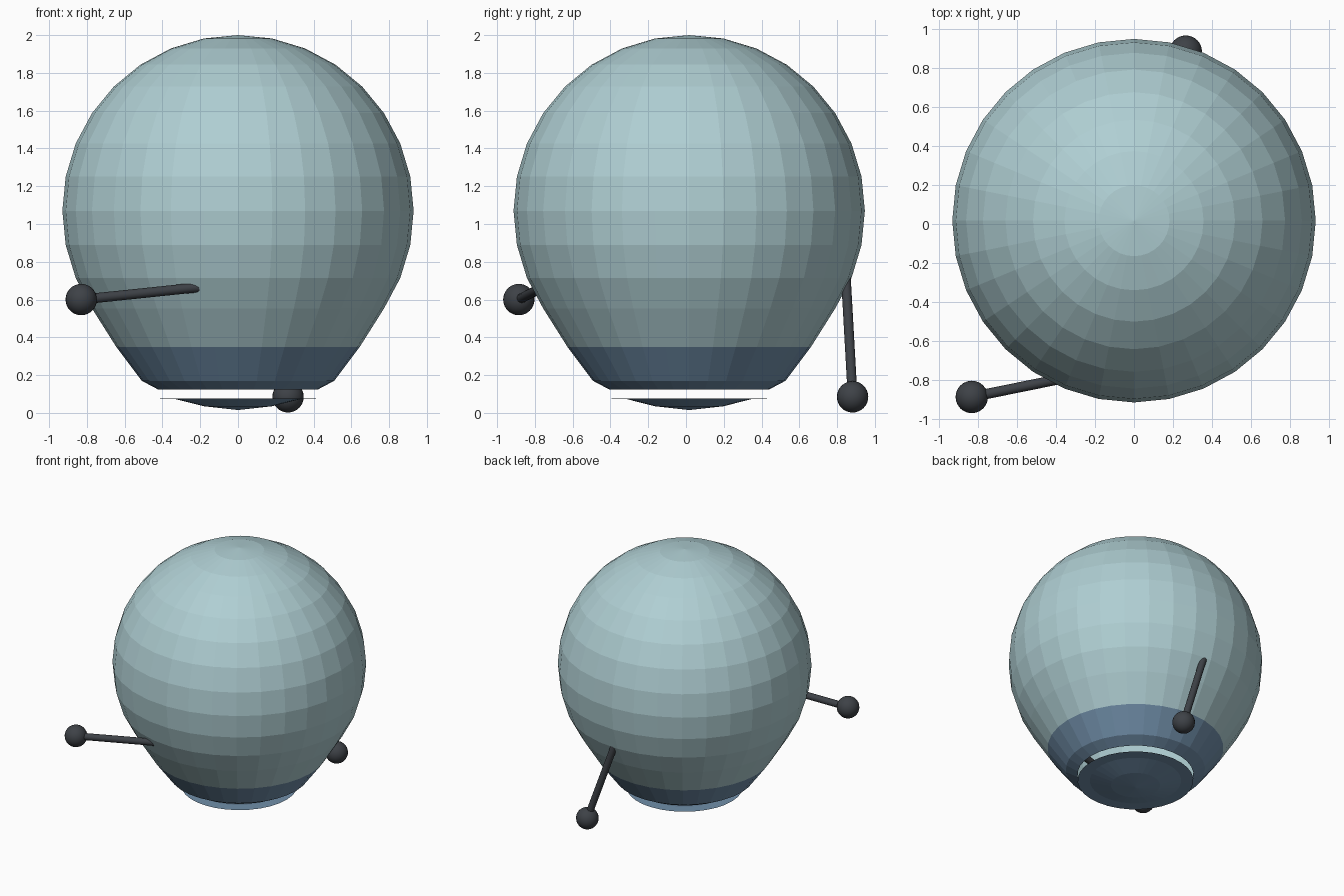
import bpy, bmesh, math
from mathutils import Vector

if "Cube" in bpy.data.objects:
    bpy.data.objects.remove(bpy.data.objects["Cube"])

SEGMENTS = 32
CENTRE_Y = 0.017


def material(name, rgb):
    m = bpy.data.materials.new(name)
    m.diffuse_color = (*rgb, 1)
    m.use_nodes = True
    m.node_tree.nodes["Principled BSDF"].inputs["Base Color"].default_value = m.diffuse_color
    return m


PALE_TEAL = material("pale_teal", (0.43, 0.62, 0.65))
SLATE_BLUE = material("slate_blue", (0.165, 0.275, 0.40))
CHARCOAL = material("charcoal", (0.048, 0.054, 0.063))


def lathe(name, profile, materials):
    """Revolve an open (radius, z) profile into a flat-faced shell."""
    bm = bmesh.new()
    verts = [bm.verts.new((r, 0, z)) for r, z in profile]
    edges = [bm.edges.new(pair) for pair in zip(verts, verts[1:])]
    bmesh.ops.spin(bm, geom=verts + edges, axis=(0, 0, 1), cent=(0, 0, 0),
                   angle=math.tau, steps=SEGMENTS, use_duplicate=False)
    bmesh.ops.remove_doubles(bm, verts=bm.verts, dist=0.0005)
    bmesh.ops.recalc_face_normals(bm, faces=bm.faces)
    mesh = bpy.data.meshes.new(name)
    bm.to_mesh(mesh)
    bm.free()
    for m in materials:
        mesh.materials.append(m)
    obj = bpy.data.objects.new(name, mesh)
    obj.location.y = CENTRE_Y
    bpy.context.collection.objects.link(obj)
    return obj


def finish(name, mat):
    obj = bpy.context.object
    obj.name = name
    obj.data.materials.append(mat)
    bpy.ops.object.shade_smooth_by_angle(angle=math.radians(40))


# Body: sphere from the crown down, then a tapering open collar
R, MID = 0.93, 1.07
profile = [(R * math.sin(i * math.pi / 16), MID + R * math.cos(i * math.pi / 16))
           for i in range(12)]
profile += [(0.645, 0.35), (0.51, 0.17), (0.425, 0.125)]
body = lathe("body", profile, [PALE_TEAL, SLATE_BLUE])
for face in body.data.polygons:
    face.material_index = int(face.center.z < 0.35)

# Floating shallow dish below the open collar
dish = lathe("base_dish", [(0.425, 0.075), (0.335, 0.074), (0.18, 0.035), (0, 0.015)],
             [SLATE_BLUE])
# An open dish: make its faces point downwards
if sum(p.normal.z * p.area for p in dish.data.polygons) > 0:
    dish.data.flip_normals()


# Arms: thin rods rooted in the body, each ending in a ball
def arm(name, root, tip):
    root, tip = Vector(root), Vector(tip)
    axis = tip - root
    bpy.ops.mesh.primitive_cylinder_add(vertices=16, radius=0.026, depth=axis.length,
                                        location=(root + tip) / 2,
                                        rotation=axis.to_track_quat('Z', 'Y').to_euler())
    finish(name + "_rod", CHARCOAL)
    bpy.ops.mesh.primitive_uv_sphere_add(segments=24, ring_count=16, radius=0.083,
                                         location=tip)
    finish(name + "_ball", CHARCOAL)


arm("front_arm", (-0.14, -0.745, 0.672), (-0.83, -0.885, 0.60))
arm("back_arm", (0.025, 0.843, 0.78), (0.265, 0.882, 0.085))
